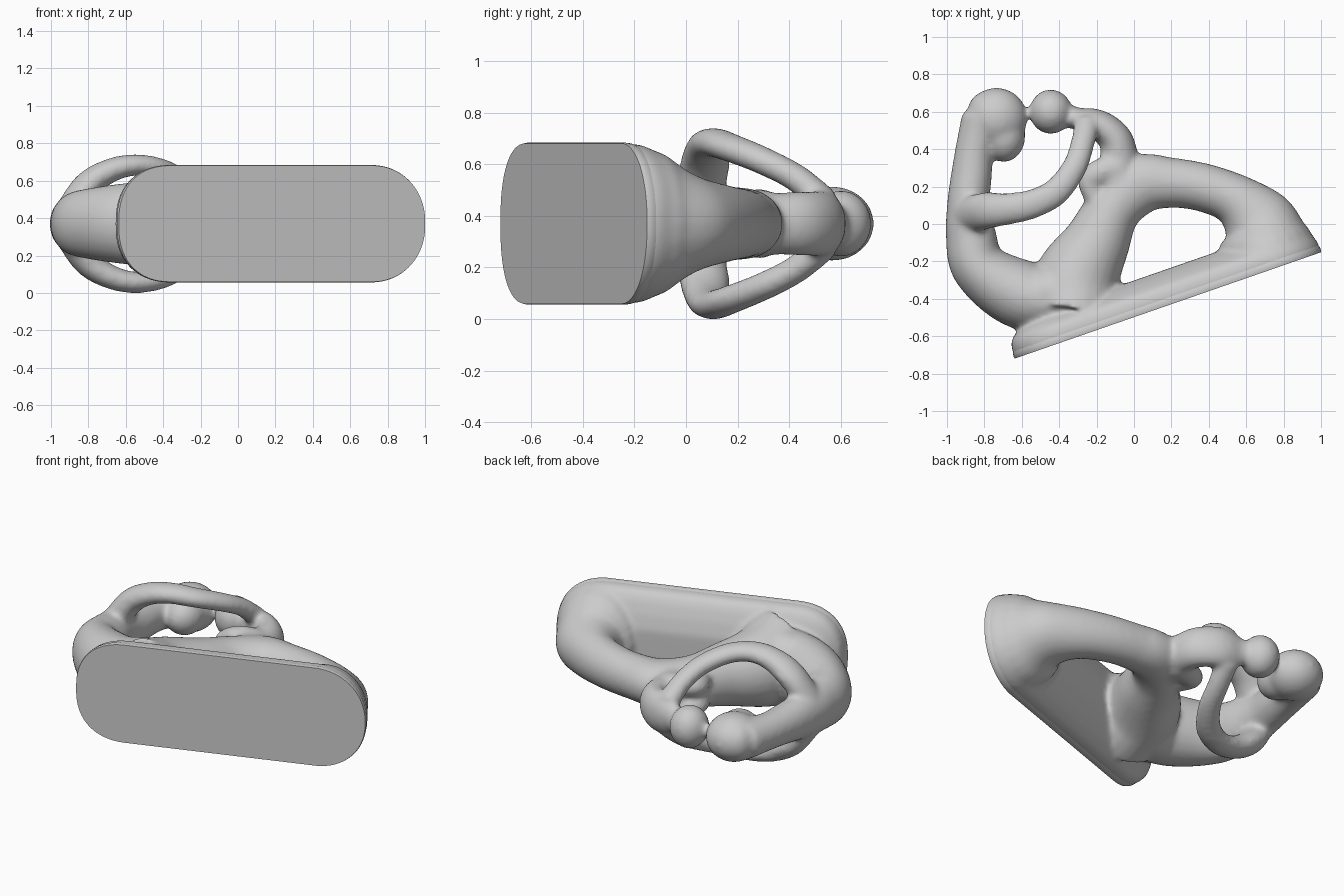
import bpy, bmesh, math
from mathutils import Vector

if "Cube" in bpy.data.objects:
    bpy.data.objects.remove(bpy.data.objects["Cube"])

ZC = 0.37  # height of the mirror plane

stone = bpy.data.materials.new("grey stone")
stone.use_nodes = True
stone.diffuse_color = (0.6, 0.6, 0.6, 1)
stone.node_tree.nodes["Principled BSDF"].inputs["Base Color"].default_value = (0.6, 0.6, 0.6, 1)


def spline(pts, steps=8):
    """Catmull-Rom through points of any dimension."""
    p = [Vector(q) for q in pts]
    p = [p[0] * 2 - p[1]] + p + [p[-1] * 2 - p[-2]]
    out = []
    for i in range(1, len(p) - 2):
        a, b, c, d = p[i - 1:i + 3]
        for s in range(steps):
            t = s / steps
            out.append((b * 2 + (c - a) * t + (a * 2 - b * 5 + c * 4 - d) * t * t
                        + (b * 3 - a - c * 3 + d) * t ** 3) * 0.5)
    return out + [p[-2]]


def loft(bm, rings):
    vs = [[bm.verts.new(co) for co in r] for r in rings]
    n = len(vs[0])
    for a, b in zip(vs, vs[1:]):
        for i in range(n):
            bm.faces.new((a[i], a[(i + 1) % n], b[(i + 1) % n], b[i]))
    bm.faces.new(vs[0][::-1])
    bm.faces.new(vs[-1])


def limb(bm, pts, n=24):
    """Elliptical tube; each point is x, y, z, in-plane radius, z radius."""
    pos = spline([p[:3] for p in pts])
    rad = spline([(p[3], p[4], 0) for p in pts])
    rings = []
    for i, c in enumerate(pos):
        t = (pos[min(i + 1, len(pos) - 1)] - pos[max(i - 1, 0)]).normalized()
        side = t.cross(Vector((0, 0, 1))).normalized()
        up = side.cross(t)
        rings.append([c + side * rad[i].x * math.cos(a) + up * rad[i].y * math.sin(a)
                      for a in (k * math.tau / n for k in range(n))])
    loft(bm, rings)


def flat(pts):
    return [(x, y, ZC, w, h) for x, y, w, h in pts]


def ball(bm, x, y, z, rx, ry, rz):
    vs = bmesh.ops.create_uvsphere(bm, u_segments=24, v_segments=14, radius=1)["verts"]
    for v in vs:
        v.co = (x + v.co.x * rx, y + v.co.y * ry, z + v.co.z * rz)


def finish(bm, name):
    bmesh.ops.recalc_face_normals(bm, faces=bm.faces)
    me = bpy.data.meshes.new(name)
    bm.to_mesh(me)
    bm.free()
    me.materials.append(stone)
    ob = bpy.data.objects.new(name, me)
    bpy.context.collection.objects.link(ob)
    bpy.ops.object.select_all(action='DESELECT')
    ob.select_set(True)
    bpy.context.view_layer.objects.active = ob
    return ob


# Base: rounded slab leaning in plan
U = Vector((0.945, 0.328, 0))
N = Vector((-0.328, 0.945, 0))
MID = Vector((0.182, -0.435, ZC))


def base_ring(h, inset, n=80):
    half_l, half_w = 0.87 - inset, 0.314 - inset
    r = half_w - 0.005
    ring = []
    for k in range(n):
        a = (k + 0.5) * math.tau / n
        c, s = math.cos(a), math.sin(a)
        e = 0.95 if c > 0 else 0.85
        u = math.copysign(half_l - r + r * abs(c) ** e, c)
        w = math.copysign(half_w - r + r * abs(s) ** e, s)
        ring.append(MID + U * u + N * h + Vector((0, 0, w)))
    return ring


bm = bmesh.new()
loft(bm, [base_ring(h, i) for h, i in ((0, 0.003), (0.012, 0), (0.03, 0.002), (0.06, 0.014))])
finish(bm, "base")
bpy.ops.object.shade_smooth_by_angle(angle=math.radians(50))

# Figures: overlapping limbs fused into one smooth skin
bm = bmesh.new()

# domed inner side of the base, blended into the limbs
loft(bm, [base_ring(h, i) for h, i in
          ((0.008, 0.003), (0.06, 0.005), (0.10, 0.018), (0.13, 0.06), (0.16, 0.13), (0.185, 0.22))])

# long leg arch from the far end of the base over the knee and down to the lap
limb(bm, flat([(0.73, -0.20, 0.265, 0.305), (0.695, -0.09, 0.245, 0.27), (0.655, 0.02, 0.20, 0.19),
               (0.54, 0.13, 0.14, 0.155),
               (0.37, 0.195, 0.13, 0.14), (0.20, 0.22, 0.135, 0.135), (0.03, 0.21, 0.16, 0.14),
               (-0.11, 0.08, 0.15, 0.155), (-0.20, -0.10, 0.18, 0.19),
               (-0.30, -0.29, 0.23, 0.24), (-0.32, -0.45, 0.24, 0.295)]))
ball(bm, -0.08, 0.24, ZC, 0.14, 0.14, 0.13)

# hips filling the corner between torso, lap and base
ball(bm, -0.43, -0.37, ZC, 0.24, 0.17, 0.235)

# large figure's torso, bending from the lap up to the neck
limb(bm, flat([(-0.28, -0.42, 0.13, 0.24), (-0.58, -0.385, 0.185, 0.22), (-0.82, -0.24, 0.15, 0.185),
               (-0.872, -0.06, 0.135, 0.16), (-0.885, 0.10, 0.115, 0.14), (-0.87, 0.25, 0.11, 0.12),
               (-0.85, 0.40, 0.105, 0.11), (-0.80, 0.56, 0.125, 0.12)]))

# large head and face
ball(bm, -0.735, 0.565, ZC, 0.165, 0.165, 0.145)
ball(bm, -0.79, 0.60, ZC, 0.10, 0.11, 0.12)
ball(bm, -0.695, 0.47, ZC, 0.115, 0.14, 0.12)

# small head and neck
ball(bm, -0.445, 0.60, ZC, 0.115, 0.12, 0.13)
limb(bm, flat([(-0.53, 0.59, 0.06, 0.07), (-0.37, 0.58, 0.06, 0.07), (-0.28, 0.555, 0.06, 0.10)]))

# small figure's torso and legs resting on the knee
limb(bm, flat([(-0.33, 0.57, 0.05, 0.09), (-0.20, 0.535, 0.08, 0.125), (-0.10, 0.455, 0.09, 0.125),
               (-0.08, 0.34, 0.105, 0.12), (-0.09, 0.22, 0.12, 0.13)]))

for s in (1, -1):
    # embracing arms, from the large shoulders round to the small figure's back
    limb(bm, [(x, y, ZC + s * z, w, h) for x, y, z, w, h in
              ((-0.89, 0.04, 0.08, 0.10, 0.08), (-0.80, 0.07, 0.21, 0.10, 0.075),
               (-0.68, 0.08, 0.285, 0.087, 0.065), (-0.55, 0.105, 0.314, 0.08, 0.058),
               (-0.42, 0.17, 0.295, 0.075, 0.056), (-0.32, 0.30, 0.243, 0.068, 0.055),
               (-0.275, 0.43, 0.175, 0.065, 0.055), (-0.25, 0.54, 0.08, 0.07, 0.06))], 16)
    # small legs
    limb(bm, [(-0.07, 0.30, ZC + s * 0.06, 0.07, 0.07), (-0.17, 0.28, ZC + s * 0.07, 0.075, 0.065),
              (-0.235, 0.23, ZC + s * 0.06, 0.065, 0.06), (-0.20, 0.12, ZC + s * 0.05, 0.06, 0.06)], 16)

finish(bm, "figures")
ob = bpy.context.object
fuse = ob.modifiers.new("fuse", 'REMESH')
fuse.mode = 'VOXEL'
fuse.voxel_size = 0.014
fuse.use_smooth_shade = True
soft = ob.modifiers.new("soften", 'SMOOTH')
soft.factor = 0.5
soft.iterations = 14
bpy.ops.object.shade_smooth()
